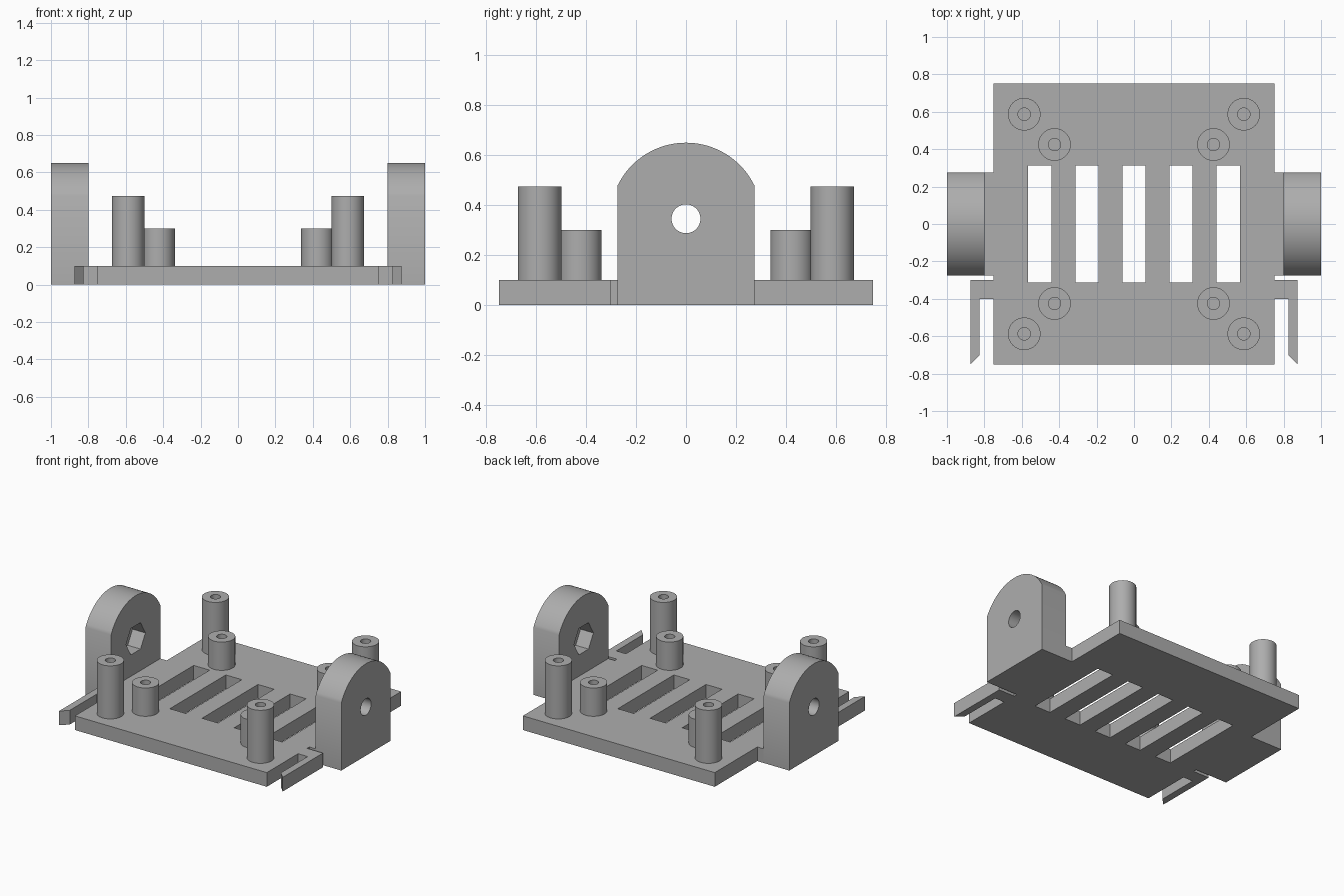
import bpy, bmesh, math
from mathutils import Matrix

if "Cube" in bpy.data.objects:
    bpy.data.objects.remove(bpy.data.objects["Cube"])

grey = bpy.data.materials.new("grey plastic")
grey.diffuse_color = (0.42, 0.42, 0.42, 1)
grey.use_nodes = True
grey.node_tree.nodes["Principled BSDF"].inputs["Base Color"].default_value = grey.diffuse_color


def finish(name, bm):
    bmesh.ops.recalc_face_normals(bm, faces=bm.faces)
    me = bpy.data.meshes.new(name)
    bm.to_mesh(me)
    bm.free()
    me.materials.append(grey)
    ob = bpy.data.objects.new(name, me)
    bpy.context.collection.objects.link(ob)
    return ob


def prism(name, pts, lo, hi, along_x=False):
    """Extrude an outline along z, or a (y, z) outline along x."""
    bm = bmesh.new()
    place = (lambda a, b: (lo, a, b)) if along_x else (lambda a, b: (a, b, lo))
    face = bm.faces.new([bm.verts.new(place(a, b)) for a, b in pts])
    move = bmesh.ops.extrude_face_region(bm, geom=[face])["geom"]
    d = hi - lo
    bmesh.ops.translate(bm, vec=(d, 0, 0) if along_x else (0, 0, d),
                        verts=[v for v in move if isinstance(v, bmesh.types.BMVert)])
    return finish(name, bm)


def ring(r, n, cz=0.0):
    return [(r * math.cos(2 * math.pi * i / n), cz + r * math.sin(2 * math.pi * i / n))
            for i in range(n)]


def select(ob):
    bpy.ops.object.select_all(action='DESELECT')
    ob.select_set(True)
    bpy.context.view_layer.objects.active = ob


def cut(ob, cutters):
    select(ob)
    for c in cutters:
        m = ob.modifiers.new("cut", 'BOOLEAN')
        m.operation, m.solver, m.object = 'DIFFERENCE', 'EXACT', c
        bpy.ops.object.modifier_apply(modifier=m.name)
        bpy.data.objects.remove(c)


def smooth(ob):
    select(ob)
    bpy.ops.object.shade_smooth_by_angle(angle=math.radians(30))


# Base plate with side tabs and hooked clips, mirrored outline
half = [(.75, -.75), (.75, -.4), (.825, -.4), (.825, -.7), (.875, -.75), (.875, -.3),
        (.75, -.3), (.75, -.275), (.8, -.275), (.8, .275), (.75, .275), (.75, .75)]
plate = prism("base_plate", half + [(-x, y) for x, y in reversed(half)], 0, .1)

# Vent slots
slots = []
for i in range(-2, 3):
    a, b = i * .2515 - .0625, i * .2515 + .0625
    slots.append(prism("slot_cutter", [(a, -.3125), (b, -.3125), (b, .3125), (a, .3125)], -.1, .2))
cut(plate, slots)

# Pivot lugs: round-topped blocks with a bolt hole and inner hexagonal nut pocket
R, CZ, W = .305, .345, .275
a0 = math.acos(W / R)
arc = [(R * math.cos(a), CZ + R * math.sin(a))
       for a in (a0 + (math.pi - 2 * a0) * i / 32 for i in range(33))]
lug = prism("pivot_lugs", [(-W, 0), (W, 0)] + arc, .8, 1, True)
cut(lug, [prism("bolt_cutter", ring(.058, 40, CZ), .7, 1.1, True),
          prism("nut_cutter", ring(.108, 6, CZ), .7, .9, True)])
lug.modifiers.new("mirror", 'MIRROR').use_mirror_merge = False
smooth(lug)


# Hollow standoff posts, tall at the corners and short further in
def post(name, x, y, top, n=48):
    bm = bmesh.new()
    profile = [(.087, .1), (.087, top), (.033, top), (.033, .1)]
    rings = [[bm.verts.new((px, py, z)) for px, py in ring(r, n)] for r, z in profile]
    for k in range(4):
        lo, hi = rings[k], rings[(k + 1) % 4]
        for i in range(n):
            j = (i + 1) % n
            bm.faces.new((lo[i], lo[j], hi[j], hi[i]))
    bm.transform(Matrix.Translation((x, y, 0)))
    smooth(finish(name, bm))


for sx in (-1, 1):
    for sy in (-1, 1):
        post("tall_post", sx * .587, sy * .587, .475)
        post("short_post", sx * .425, sy * .425, .3)
